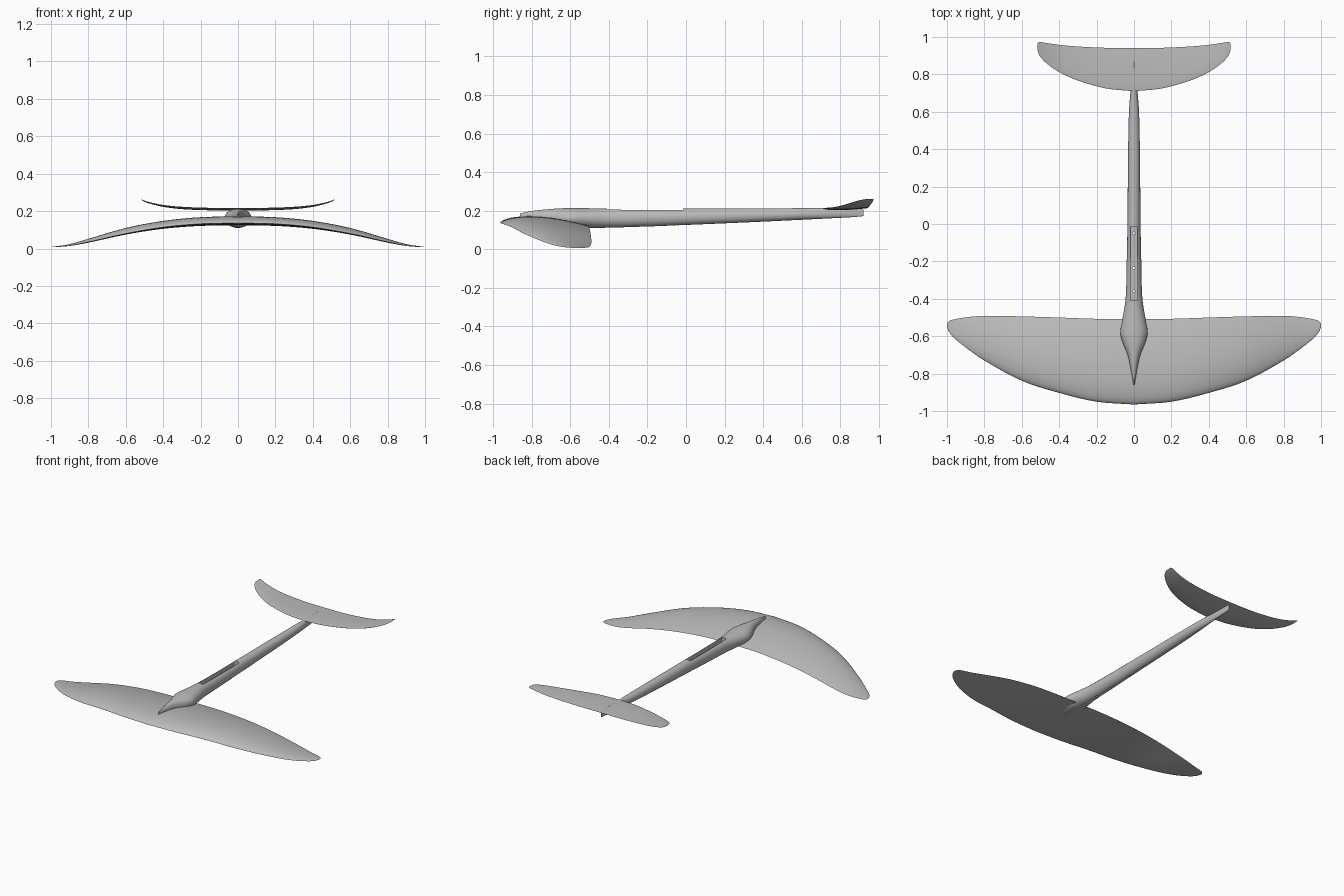
import bpy, bmesh, math
from mathutils import Vector

cube = bpy.data.objects.get("Cube")
if cube:
    bpy.data.objects.remove(cube, do_unlink=True)

grey = bpy.data.materials.new("satin_grey")
grey.use_nodes = True
grey.diffuse_color = (0.5, 0.5, 0.5, 1)
grey.node_tree.nodes["Principled BSDF"].inputs["Base Color"].default_value = (0.5, 0.5, 0.5, 1)


def sample(table, p):
    """Smoothly interpolate the rows of a table whose first column is position."""
    i = 0
    while i < len(table) - 2 and p > table[i + 1][0]:
        i += 1
    a, b = table[i], table[i + 1]
    before, after = table[max(i - 1, 0)], table[min(i + 2, len(table) - 1)]
    h = b[0] - a[0]
    t = min(max((p - a[0]) / h, 0), 1)
    row = []
    for k in range(1, len(a)):
        m0 = (b[k] - before[k]) / (b[0] - before[0]) * h
        m1 = (after[k] - a[k]) / (after[0] - a[0]) * h
        row.append((2*t**3 - 3*t**2 + 1) * a[k] + (t**3 - 2*t**2 + t) * m0
                   + (3*t**2 - 2*t**3) * b[k] + (t**3 - t**2) * m1)
    return row


def loft(name, rings):
    """Skin a list of closed rings and cap both ends."""
    bm = bmesh.new()
    loops = [[bm.verts.new(p) for p in ring] for ring in rings]
    n = len(rings[0])
    for a, b in zip(loops, loops[1:]):
        for i in range(n):
            j = (i + 1) % n
            bm.faces.new((a[i], a[j], b[j], b[i]))
    bm.faces.new(loops[0])
    bm.faces.new(loops[-1])
    bmesh.ops.recalc_face_normals(bm, faces=bm.faces)
    mesh = bpy.data.meshes.new(name)
    bm.to_mesh(mesh)
    bm.free()
    obj = bpy.data.objects.new(name, mesh)
    bpy.context.collection.objects.link(obj)
    mesh.materials.append(grey)
    return obj


def smooth(obj, degrees):
    bpy.ops.object.select_all(action="DESELECT")
    obj.select_set(True)
    bpy.context.view_layer.objects.active = obj
    bpy.ops.object.shade_smooth_by_angle(angle=math.radians(degrees))


def wing(name, table, upper, lower, stations=64, steps=18):
    """Table rows: span, leading y, trailing y, leading z, trailing z, crest."""
    us = [(1 - math.cos(math.pi * i / steps)) / 2 for i in range(steps + 1)]
    path = [(u, upper) for u in us] + [(u, lower) for u in us[-2:0:-1]]
    rings = []
    for s in range(stations + 1):
        x = table[-1][0] * math.sin(math.pi * (s / stations - 0.5))
        lead, trail, z0, z1, crest = sample(table, abs(x))
        ring = []
        for u, side in path:
            bulge = 1.92 * u**0.6 * (1 - u)
            ring.append((x, lead + (trail - lead) * u, z0 + (z1 - z0) * u + side * crest * bulge))
        rings.append(ring)
    smooth(loft(name, rings), 50)


# Large drooping front wing
wing("front_wing", [
    (0.00, -0.965, -0.510, 0.136, 0.124, 0.060),
    (0.20, -0.950, -0.507, 0.132, 0.121, 0.059),
    (0.40, -0.903, -0.500, 0.114, 0.106, 0.055),
    (0.60, -0.838, -0.494, 0.080, 0.076, 0.047),
    (0.80, -0.730, -0.491, 0.035, 0.032, 0.027),
    (0.90, -0.660, -0.499, 0.015, 0.014, 0.013),
    (0.97, -0.602, -0.512, 0.008, 0.009, 0.006),
    (0.99, -0.575, -0.520, 0.007, 0.008, 0.004),
    (1.00, -0.552, -0.535, 0.007, 0.007, 0.001)], 1.0, -0.12)

# Small upswept tail wing, cambered downwards
wing("tail_wing", [
    (0.000, 0.710, 0.940, 0.211, 0.213, 0.014),
    (0.150, 0.725, 0.942, 0.213, 0.214, 0.014),
    (0.300, 0.767, 0.949, 0.218, 0.221, 0.013),
    (0.400, 0.812, 0.958, 0.228, 0.232, 0.010),
    (0.470, 0.861, 0.968, 0.243, 0.247, 0.007),
    (0.505, 0.900, 0.973, 0.254, 0.258, 0.004),
    (0.515, 0.925, 0.968, 0.259, 0.262, 0.001)], 0.45, -1.0)

# Fuselage rows: y, half width, bottom z, top z
body = [
    (-0.860, 0.003, 0.160, 0.186),
    (-0.800, 0.013, 0.145, 0.198),
    (-0.700, 0.034, 0.125, 0.209),
    (-0.630, 0.062, 0.114, 0.213),
    (-0.580, 0.073, 0.111, 0.214),
    (-0.520, 0.064, 0.110, 0.213),
    (-0.400, 0.045, 0.112, 0.211),
    (-0.200, 0.039, 0.118, 0.210),
    (0.000, 0.035, 0.126, 0.211),
    (0.350, 0.032, 0.141, 0.212),
    (0.600, 0.027, 0.153, 0.213),
    (0.720, 0.018, 0.159, 0.215),
    (0.820, 0.011, 0.164, 0.217),
    (0.880, 0.006, 0.168, 0.215),
    (0.920, 0.002, 0.172, 0.205)]
rings, sides, count = [], 32, 90
for s in range(count + 1):
    y = body[0][0] + (body[-1][0] - body[0][0]) * s / count
    half, low, high = sample(body, y)
    rings.append([(half * math.cos(a), y, (low + high) / 2 + (high - low) / 2 * math.sin(a))
                  for a in (2 * math.pi * i / sides for i in range(sides))])
fuselage = loft("fuselage", rings)


def cut(cutter):
    cutter.hide_render = True
    mod = fuselage.modifiers.new("cut", "BOOLEAN")
    mod.object, mod.operation, mod.solver = cutter, "DIFFERENCE", "EXACT"
    bpy.context.view_layer.objects.active = fuselage
    bpy.ops.object.modifier_apply(modifier=mod.name)
    bpy.data.objects.remove(cutter, do_unlink=True)


# Mast pocket in the top, with three bolt holes in its floor
bpy.ops.mesh.primitive_cube_add(size=1, location=(0, -0.2125, 0.22))
bpy.context.object.scale = (0.038, 0.395, 0.09)
cut(bpy.context.object)
for y in (-0.05, -0.235, -0.36):
    bpy.ops.mesh.primitive_cylinder_add(vertices=16, radius=0.007, depth=0.3, location=(0, y, 0.2))
    cut(bpy.context.object)
smooth(fuselage, 35)
